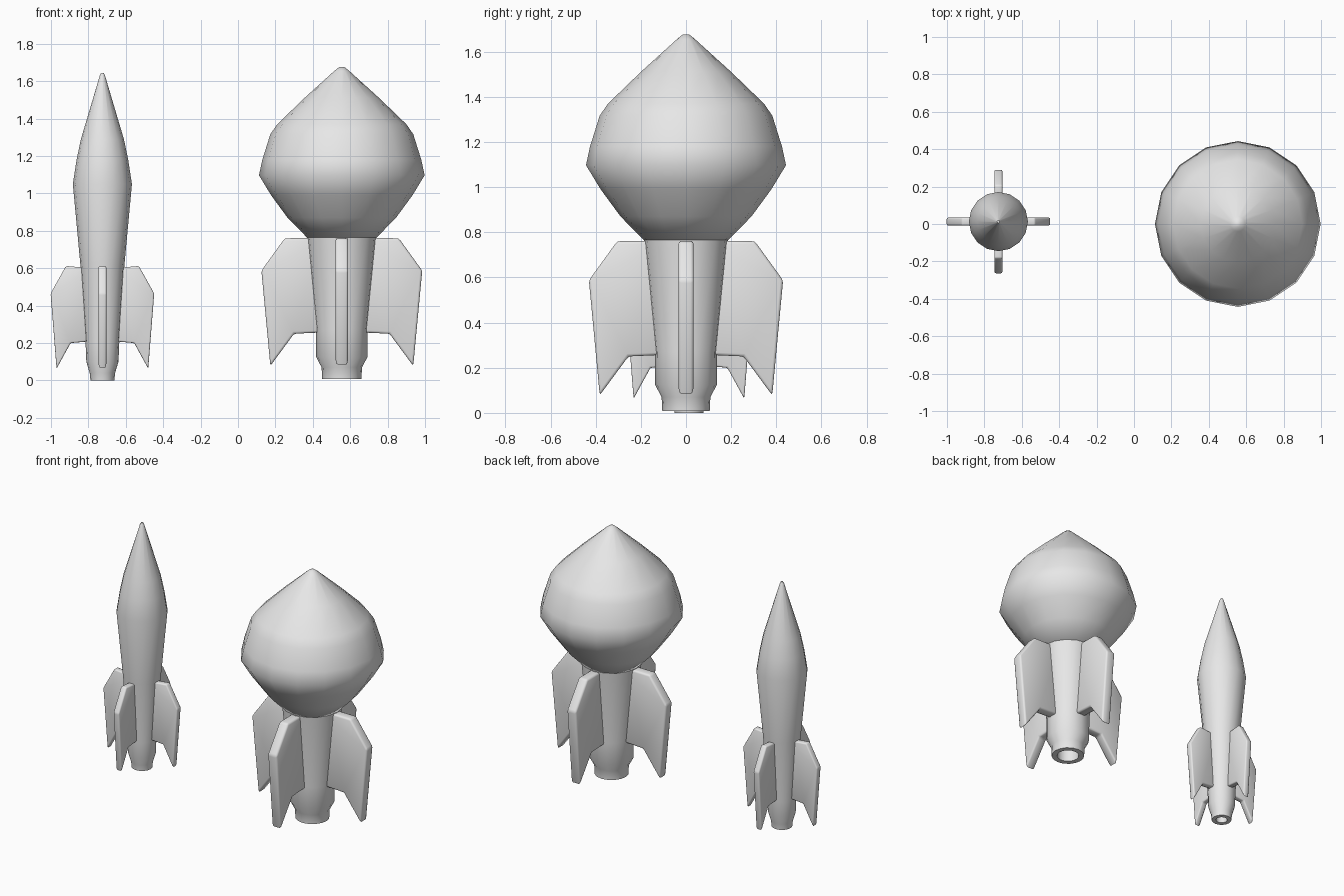
import bpy
import bmesh
from math import cos, sin, pi, radians
from mathutils import Matrix, Vector

SIDES = 16

if "Cube" in bpy.data.objects:
    bpy.data.objects.remove(bpy.data.objects["Cube"], do_unlink=True)

grey = bpy.data.materials.new("plain_grey")
grey.use_nodes = True
grey.diffuse_color = (0.8, 0.8, 0.8, 1)
grey.node_tree.nodes["Principled BSDF"].inputs["Base Color"].default_value = (0.8, 0.8, 0.8, 1)


def finish(name, bm, location, angle):
    """Turn a bmesh into a smooth shaded object."""
    bmesh.ops.recalc_face_normals(bm, faces=bm.faces)
    mesh = bpy.data.meshes.new(name)
    bm.to_mesh(mesh)
    bm.free()
    mesh.materials.append(grey)
    obj = bpy.data.objects.new(name, mesh)
    obj.location = location
    bpy.context.collection.objects.link(obj)
    bpy.ops.object.select_all(action='DESELECT')
    obj.select_set(True)
    bpy.context.view_layer.objects.active = obj
    bpy.ops.object.shade_smooth_by_angle(angle=radians(angle))
    return obj


def lathe(name, profile, location):
    """Revolve (radius, height) points about z and cap both ends."""
    bm = bmesh.new()
    rings = []
    for r, z in profile:
        angles = [2 * pi * i / SIDES for i in range(SIDES)]
        rings.append([bm.verts.new((r * cos(a), r * sin(a), z)) for a in angles])
    for low, high in zip(rings, rings[1:]):
        for i in range(SIDES):
            j = (i + 1) % SIDES
            bm.faces.new((low[i], low[j], high[j], high[i]))
    bm.faces.new(rings[0])
    bm.faces.new(rings[-1])
    return finish(name, bm, location, 60)


def fins(prefix, outline, thickness, bevel, location):
    """Four swept fins, each an extruded outline with softened edges."""
    for k, side in enumerate(("left", "back", "right", "front")):
        bm = bmesh.new()
        face = bm.faces.new([bm.verts.new((r, -thickness / 2, z)) for r, z in outline])
        out = bmesh.ops.extrude_face_region(bm, geom=[face])
        moved = [v for v in out["geom"] if isinstance(v, bmesh.types.BMVert)]
        bmesh.ops.translate(bm, verts=moved, vec=Vector((0, thickness, 0)))
        bmesh.ops.recalc_face_normals(bm, faces=bm.faces)
        bmesh.ops.bevel(bm, geom=bm.edges[:], offset=bevel, segments=2,
                        profile=0.5, affect='EDGES')
        bmesh.ops.rotate(bm, verts=bm.verts, cent=(0, 0, 0),
                         matrix=Matrix.Rotation(k * pi / 2, 3, 'Z'))
        finish(f"{prefix}_{side}_fin", bm, location, 50)


# Slim rocket: hull with recessed nozzle, then pointed nose
slim = (-0.725, 0.013, 0)
lathe("slim_rocket_hull", [
    (0.036, 0.06), (0.036, 0.0), (0.064, 0.0), (0.068, 0.04), (0.086, 0.1),
    (0.09, 0.2), (0.117, 0.61), (0.158, 1.05), (0.138, 1.18), (0.115, 1.29),
    (0.014, 1.63), (0.007, 1.645)], slim)
fins("slim_rocket", [
    (0.06, 0.21), (0.17, 0.2), (0.245, 0.063), (0.277, 0.465),
    (0.195, 0.612), (0.06, 0.6)], 0.042, 0.008, slim)

# Wide rocket: tapered hull with recessed nozzle, then onion-shaped head
wide = (0.555, 0, 0)
lathe("wide_rocket_hull", [
    (0.07, 0.09), (0.07, 0.008), (0.105, 0.008), (0.108, 0.07), (0.137, 0.125),
    (0.138, 0.27), (0.187, 0.767)], wide)
lathe("wide_rocket_head", [
    (0.187, 0.765), (0.29, 0.87), (0.378, 0.99), (0.443, 1.097), (0.425, 1.18),
    (0.382, 1.317), (0.345, 1.37), (0.2, 1.51), (0.04, 1.655), (0.015, 1.675)], wide)
fins("wide_rocket", [
    (0.1, 0.257), (0.255, 0.25), (0.382, 0.078), (0.43, 0.587),
    (0.305, 0.76), (0.1, 0.762)], 0.067, 0.012, wide)
